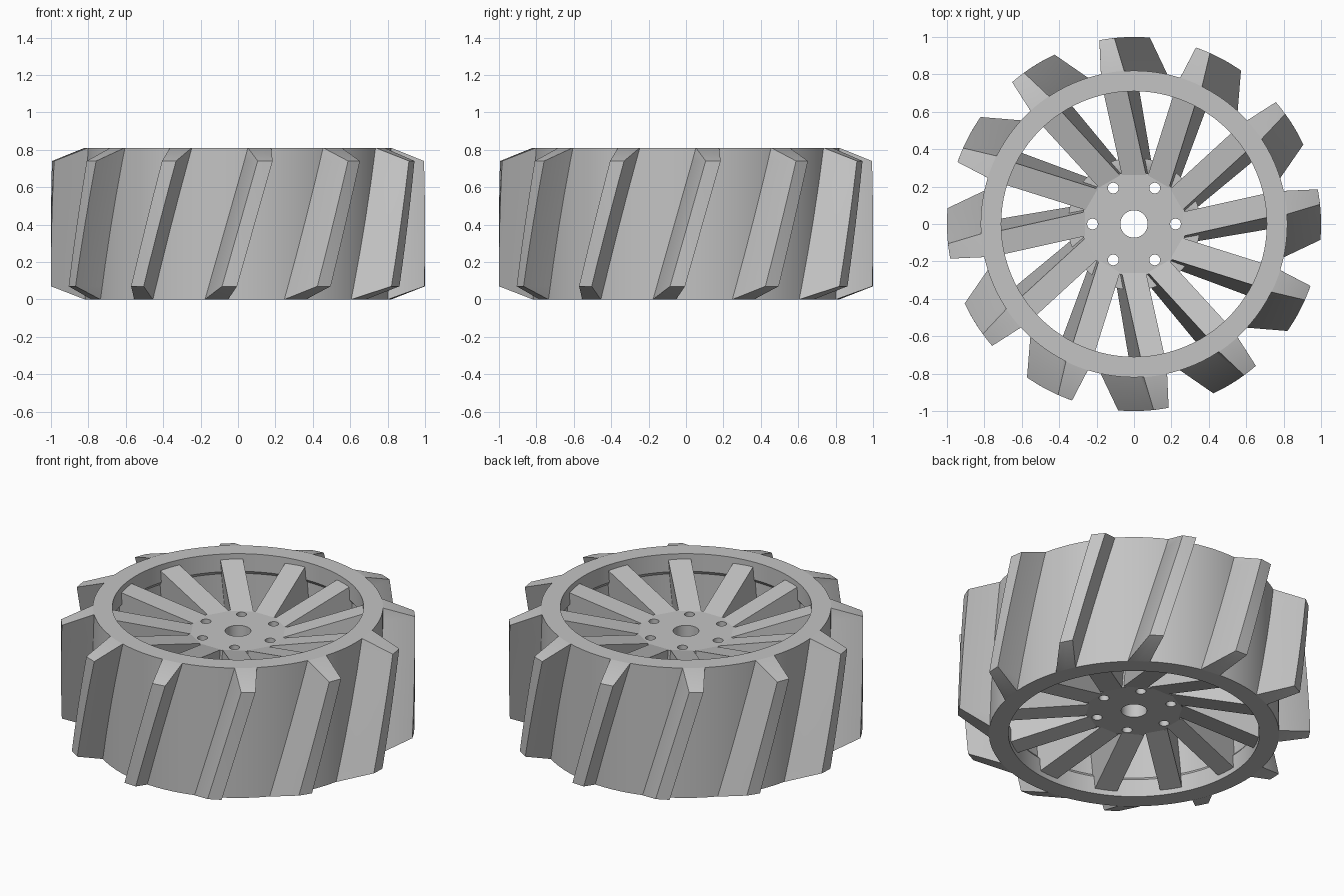
import bpy, bmesh, math
from mathutils import Matrix

cube = bpy.data.objects.get("Cube")
if cube:
    bpy.data.objects.remove(cube, do_unlink=True)

HEIGHT = 0.81
COUNT = 12

grey = bpy.data.materials.new("light grey")
grey.use_nodes = True
COLOUR = (0.55, 0.55, 0.55, 1)
grey.diffuse_color = COLOUR
grey.node_tree.nodes["Principled BSDF"].inputs["Base Color"].default_value = COLOUR


def finish(name, bm, smooth=True):
    bmesh.ops.recalc_face_normals(bm, faces=bm.faces)
    mesh = bpy.data.meshes.new(name)
    bm.to_mesh(mesh)
    bm.free()
    mesh.materials.append(grey)
    obj = bpy.data.objects.new(name, mesh)
    bpy.context.collection.objects.link(obj)
    if smooth:
        bpy.ops.object.select_all(action='DESELECT')
        obj.select_set(True)
        bpy.context.view_layer.objects.active = obj
        bpy.ops.object.shade_smooth_by_angle(angle=math.radians(25))
    return obj


def loft(bm, rings, cap=True):
    """Join equal closed rings of points, with end caps or as a closed loop."""
    loops = [[bm.verts.new(p) for p in ring] for ring in rings]
    n = len(loops[0])
    pairs = list(zip(loops, loops[1:]))
    if not cap:
        pairs.append((loops[-1], loops[0]))
    for a, b in pairs:
        for i in range(n):
            j = (i + 1) % n
            bm.faces.new((a[i], a[j], b[j], b[i]))
    if cap:
        bm.faces.new(loops[0][::-1])
        bm.faces.new(loops[-1])


def around(name, rings, smooth):
    """One object per copy, spaced evenly about the axle."""
    for k in range(COUNT):
        bm = bmesh.new()
        loft(bm, rings)
        bm.transform(Matrix.Rotation(k * math.tau / COUNT, 4, 'Z'))
        finish(f"{name}_{k + 1}", bm, smooth)


def on_cylinder(t, r, z):
    return (t, -math.sqrt(r * r - t * t), z)


# Rim: revolved section with a lip at both inner edges
profile = [(0.82, 0), (0.82, HEIGHT), (0.71, HEIGHT), (0.71, 0.70),
           (0.725, 0.68), (0.725, 0.13), (0.71, 0.11), (0.71, 0)]
bm = bmesh.new()
SEG = 96
loft(bm, [[(r * math.cos(a), r * math.sin(a), z) for r, z in profile]
          for a in (i * math.tau / SEG for i in range(SEG))], cap=False)
finish("rim", bm)

# Grousers: slanted tapered treads with chamfered ends
rings = []
CHAMFER = 0.07
levels = [0] + [CHAMFER + (HEIGHT - 2 * CHAMFER) * i / 6 for i in range(7)] + [HEIGHT]
for z in levels:
    c = -0.115 + 0.284 * z
    base = (c - 0.062, c + 0.062)
    end = z in (0, HEIGHT)
    top = base if end else (c + 0.01, c + 0.09)
    r = 0.822 if end else 1.0
    rings.append([on_cylinder(base[0], 0.80, z), on_cylinder(base[0], 0.818, z),
                  on_cylinder(top[0], r, z), on_cylinder(sum(top) / 2, r, z),
                  on_cylinder(top[1], r, z), on_cylinder(base[1], 0.818, z),
                  on_cylinder(base[1], 0.80, z)])
around("grouser", rings, True)

# Spokes: swept blades, shallower at the hub and leaning with the treads
rings = []
for r, z0, z1, low, high in ((0.262, 0.15, 0.66, -0.04, 0.0),
                             (0.735, 0.025, 0.785, 0.04, 0.105)):
    w = 0.065
    rings.append([(low - w, -r, z0), (low + w, -r, z0),
                  (high + w, -r, z1), (high - w, -r, z1)])
around("spoke", rings, False)


def cylinder(name, radius, z0, z1, sides, x=0, y=0, turn=0):
    bm = bmesh.new()
    bmesh.ops.create_cone(bm, cap_ends=True, segments=sides, radius1=radius,
                          radius2=radius, depth=z1 - z0)
    bm.transform(Matrix.Translation((x, y, (z0 + z1) / 2)) @ Matrix.Rotation(turn, 4, 'Z'))
    return finish(name, bm, sides > COUNT)


# Hub: twelve-sided block with a wider round core
hub = cylinder("hub", 0.28, 0.15, 0.66, COUNT, turn=math.pi / COUNT)
core = cylinder("hub_core", 0.355, 0.27, 0.54, 48)

# Axle bore and six bolt holes
cutters = [cylinder("axle_cutter", 0.073, 0, 1, 32)]
for k in range(6):
    a = k * math.tau / 6
    cutters.append(cylinder(f"bolt_cutter_{k + 1}", 0.029, 0, 1, 20,
                            0.222 * math.cos(a), 0.222 * math.sin(a)))
for part in (hub, core):
    for cutter in cutters:
        mod = part.modifiers.new("hole", 'BOOLEAN')
        mod.operation = 'DIFFERENCE'
        mod.solver = 'EXACT'
        mod.object = cutter
    bpy.context.view_layer.update()
    result = bpy.data.meshes.new_from_object(
        part.evaluated_get(bpy.context.evaluated_depsgraph_get()))
    part.modifiers.clear()
    part.data = result
for cutter in cutters:
    cutter.hide_render = True
    bpy.data.objects.remove(cutter, do_unlink=True)
